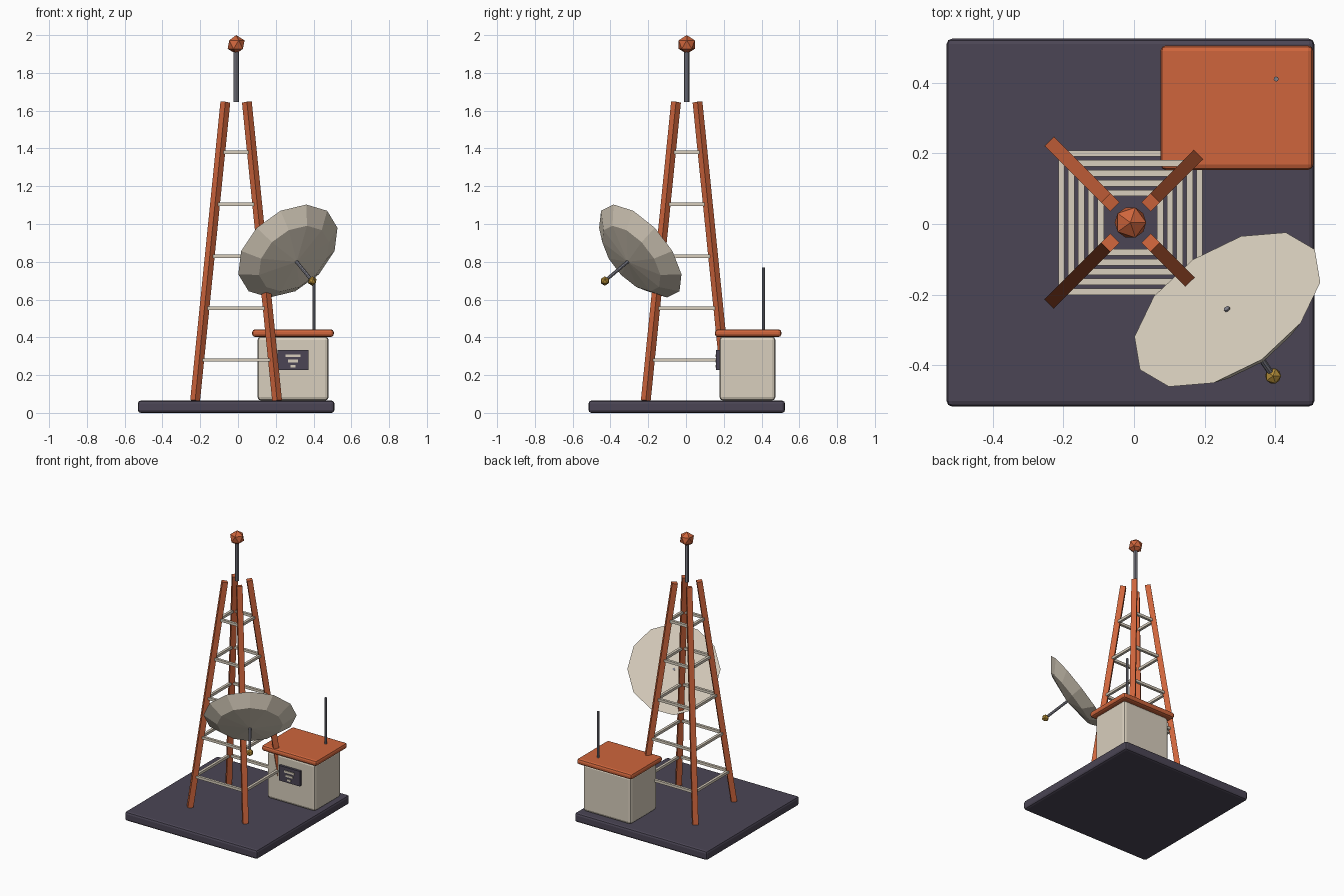
import bpy, bmesh
from math import pi, cos, sin
from mathutils import Vector, Matrix

if "Cube" in bpy.data.objects:
    bpy.data.objects.remove(bpy.data.objects["Cube"])


def material(name, rgb):
    m = bpy.data.materials.new(name)
    m.use_nodes = True
    m.diffuse_color = (*rgb, 1)
    m.node_tree.nodes["Principled BSDF"].inputs["Base Color"].default_value = (*rgb, 1)
    return m


ORANGE = material("orange paint", (0.62, 0.13, 0.045))
BEIGE = material("beige panel", (0.69, 0.62, 0.51))
DARK = material("dark slate", (0.07, 0.06, 0.09))
STEEL = material("grey steel", (0.22, 0.22, 0.26))
GOLD = material("gold", (0.46, 0.27, 0.04))


def finish(name, bm, mat):
    mesh = bpy.data.meshes.new(name)
    bmesh.ops.recalc_face_normals(bm, faces=bm.faces)
    bm.to_mesh(mesh)
    bm.free()
    mesh.materials.append(mat)
    ob = bpy.data.objects.new(name, mesh)
    bpy.context.collection.objects.link(ob)
    return ob


def box(name, lo, hi, mat, bevel=0):
    lo, hi = Vector(lo), Vector(hi)
    bm = bmesh.new()
    bmesh.ops.create_cube(bm, size=1, matrix=Matrix.Translation((lo + hi) / 2)
                          @ Matrix.Diagonal((*(hi - lo), 1)))
    ob = finish(name, bm, mat)
    if bevel:
        mod = ob.modifiers.new("bevel", "BEVEL")
        mod.width, mod.segments = bevel, 2
    return ob


def rod(name, a, b, radius, mat, sides=8, spin=0):
    a, b = Vector(a), Vector(b)
    d = b - a
    turn = Vector((0, 0, 1)).rotation_difference(d).to_matrix().to_4x4()
    bm = bmesh.new()
    bmesh.ops.create_cone(bm, cap_ends=True, segments=sides, radius1=radius, radius2=radius,
                          depth=d.length, matrix=Matrix.Translation((a + b) / 2)
                          @ turn @ Matrix.Rotation(spin, 4, "Z"))
    return finish(name, bm, mat)


def ball(name, centre, radius, mat):
    bm = bmesh.new()
    bmesh.ops.create_icosphere(bm, subdivisions=1, radius=radius,
                               matrix=Matrix.Translation(centre))
    return finish(name, bm, mat)


# Ground slab
CX, CY, GROUND = -0.01, 0.004, 0.065
box("base_slab", (CX - 0.52, CY - 0.52, 0), (CX + 0.52, CY + 0.52, GROUND), DARK, 0.015)

# Tower: four leaning legs
FOOT, TIP, TOP = 0.217, 0.057, 1.645
for sx, sy, side in ((-1, -1, "front_right"), (1, -1, "front_left"),
                     (-1, 1, "back_right"), (1, 1, "back_left")):
    rod("leg_" + side, (CX + sx * FOOT, CY + sy * FOOT, GROUND),
        (CX + sx * TIP, CY + sy * TIP, TOP), 0.026, ORANGE, 4)

# Tower: five square frames of rungs
T = 0.009
for i in range(5):
    z = 0.28 + 0.275 * i
    h = FOOT + (TIP - FOOT) * (z - GROUND) / (TOP - GROUND)
    for s, fb, lr in ((-1, "front", "right"), (1, "back", "left")):
        y, x = CY + s * h, CX + s * h
        box(f"rung_{fb}_{i + 1}", (CX - h, y - T, z - T), (CX + h, y + T, z + T), BEIGE)
        box(f"rung_{lr}_{i + 1}", (x - T, CY - h, z - T), (x + T, CY + h, z + T), BEIGE)

# Mast and beacon
rod("mast", (CX, CY, TOP), (CX, CY, 1.94), 0.014, STEEL)
ball("beacon", (CX, CY, 1.95), 0.05, ORANGE)

# Equipment shed
box("shed_body", (0.103, 0.177, GROUND), (0.48, 0.474, 0.405), BEIGE, 0.02)
box("shed_roof", (0.075, 0.153, 0.402), (0.507, 0.505, 0.442), ORANGE, 0.015)
rod("shed_antenna", (0.402, 0.41, 0.43), (0.402, 0.41, 0.77), 0.007, STEEL)
box("vent_panel", (0.209, 0.16, 0.226), (0.373, 0.182, 0.333), DARK)
for i, half in enumerate((0.04, 0.027, 0.014)):
    z = 0.303 - 0.028 * i
    box(f"vent_slat_{i + 1}", (0.291 - half, 0.155, z - 0.007),
        (0.291 + half, 0.162, z + 0.007), BEIGE)

# Dish: twelve-sided bowl with a flat lid, bulging along its axis
centre = Vector((0.264, -0.242, 0.857))
axis = Vector((0.465, -0.675, -0.572)).normalized()
across = Vector((-axis.y, axis.x, 0)).normalized()
up = axis.cross(across)
bm = bmesh.new()
rings = []
for radius, depth in ((0.3, 0), (0.212, 0.07)):
    rings.append([bm.verts.new(centre + axis * depth + radius * (
        across * cos(k * pi / 6) + up * sin(k * pi / 6))) for k in range(12)])
pole = bm.verts.new(centre + axis * 0.1)
rim, inner = rings
bm.faces.new(rim)
for k in range(12):
    n = (k + 1) % 12
    bm.faces.new((rim[k], rim[n], inner[n], inner[k]))
    bm.faces.new((inner[k], inner[n], pole))
finish("dish", bm, BEIGE)

# Feed arm and feed horn
feed = centre + axis * 0.278
rod("feed_arm", centre - axis * 0.005, feed, 0.009, STEEL)
ball("feed_horn", feed, 0.025, GOLD)
